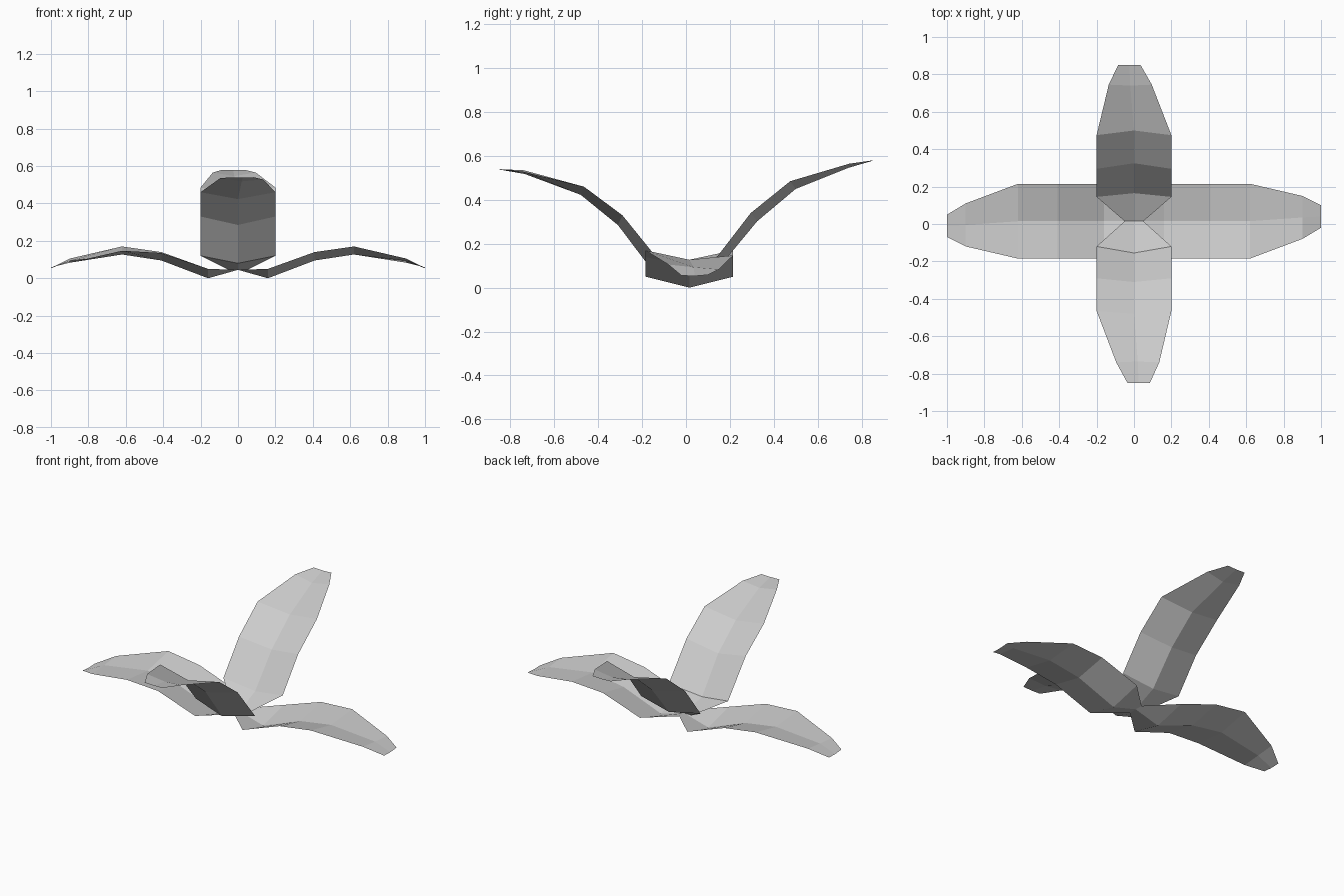
import bpy, bmesh
from math import sin, cos, radians

old = bpy.data.objects.get("Cube")
if old:
    bpy.data.objects.remove(old, do_unlink=True)

# One plain grey for the whole plant
grey = bpy.data.materials.new("leaf grey")
grey.use_nodes = True
grey.diffuse_color = (0.6, 0.6, 0.6, 1)
grey.node_tree.nodes["Principled BSDF"].inputs["Base Color"].default_value = (0.6, 0.6, 0.6, 1)

CENTRE = (0.0, 0.015)
HALF_WIDTH = (0.05, 0.2, 0.2, 0.2, 0.115, 0.06)
SIDE_SWAY = (0, 0, 0, 0, 0.02, 0.025)


def leaf(name, angle, edges, crease):
    """Creased blade; each edges entry is (reach, z right, z left), crease is (reach, z)."""
    f = (cos(radians(angle)), sin(radians(angle)))
    bm = bmesh.new()

    def vert(reach, side, z):
        return bm.verts.new((CENTRE[0] + f[0] * reach - f[1] * side,
                             CENTRE[1] + f[1] * reach + f[0] * side, z))

    rows = []
    for half, sway, (er, zr, zl), (cr, cz) in zip(HALF_WIDTH, SIDE_SWAY, edges, crease):
        rows.append((vert(er, sway - half, zr), vert(cr, sway, cz), vert(er, sway + half, zl)))
    for a, b in zip(rows, rows[1:]):
        for i in range(2):
            bm.faces.new((a[i], b[i], b[i + 1], a[i + 1]))
    mesh = bpy.data.meshes.new(name)
    bm.to_mesh(mesh)
    bm.free()
    mesh.materials.append(grey)
    bpy.context.collection.objects.link(bpy.data.objects.new(name, mesh))


# Low drooping pair, the same blade turned half way round
side_edges = [(0, .045, .045), (.16, .05, .05), (.41, .14, .135),
              (.62, .17, .147), (.9, .105, .083), (1, .055, .058)]
side_crease = [(0, .045), (.16, 0), (.41, .095), (.62, .127), (.9, .093), (1, .053)]
leaf("left_leaf", 0, side_edges, side_crease)
leaf("right_leaf", 180, side_edges, side_crease)

# Raised front leaf
leaf("front_leaf", -90,
     [(0, .045, .045), (.135, .12, .12), (.305, .33, .33),
      (.48, .46, .46), (.755, .535, .528), (.865, .54, .54)],
     [(0, .045), (.17, .08), (.325, .285), (.495, .423), (.75, .518), (.865, .538)])

# Raised back leaf, slightly steeper
leaf("back_leaf", 90,
     [(0, .045, .045), (.13, .145, .145), (.28, .34, .34),
      (.46, .485, .485), (.73, .565, .565), (.835, .58, .58)],
     [(0, .045), (.15, .11), (.31, .303), (.485, .45), (.725, .546), (.835, .578)])
